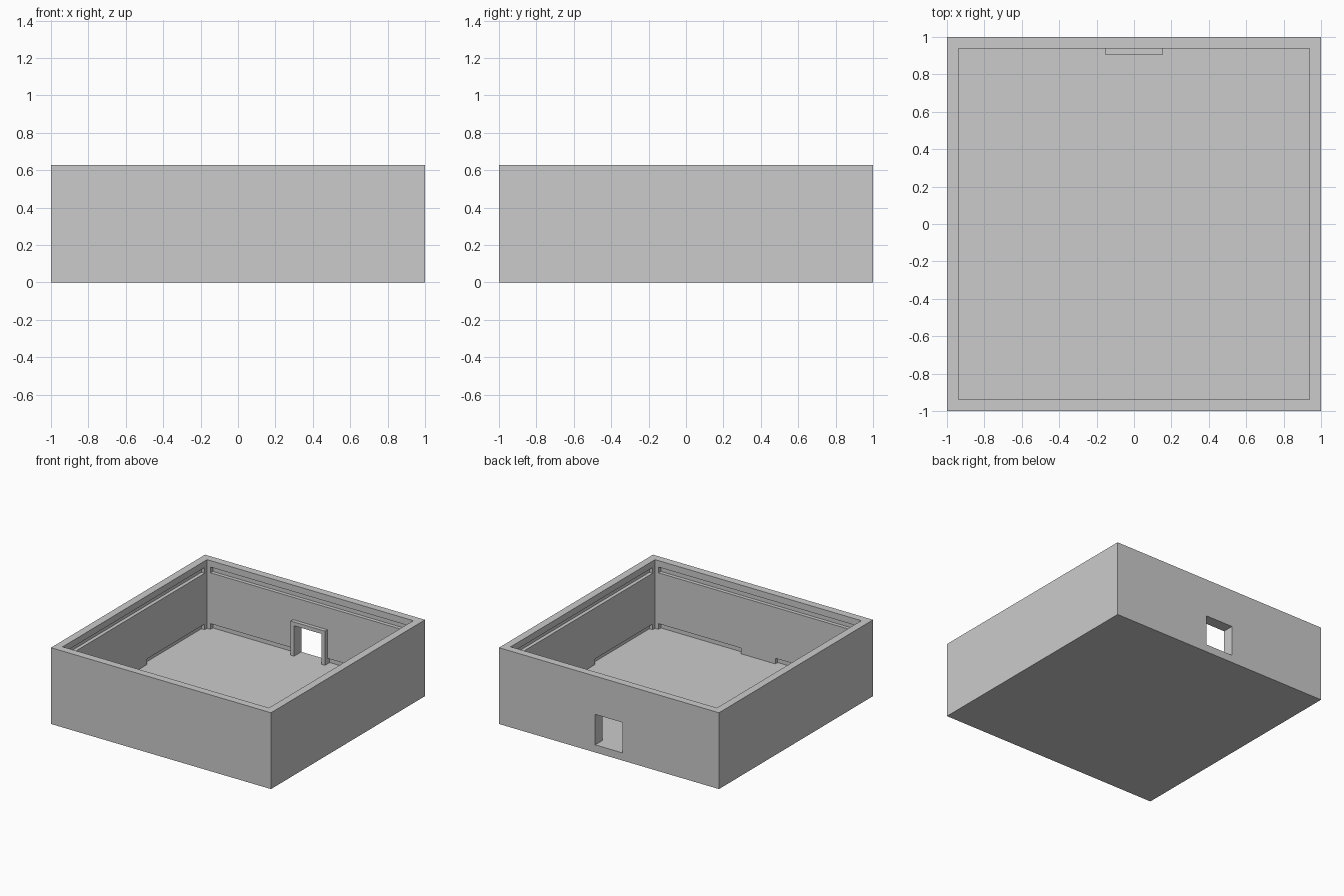
import bpy, bmesh
from mathutils import Matrix, Vector
from math import radians

if "Cube" in bpy.data.objects:
    bpy.data.objects.remove(bpy.data.objects["Cube"])

H, FLOOR, IN = 0.627, 0.0625, 0.9375      # wall top, floor top, inner wall face
END, DEEP = 0.906, 0.03                   # groove end, groove depth
DOOR_W, DOOR_T, TRIM = 0.125, 0.3125, 0.031


def add_box(bm, lo, hi, turn=0):
    """Box between two corners, turned about z by quarter turns."""
    lo, hi = Vector(lo), Vector(hi)
    m = (Matrix.Rotation(radians(90 * turn), 4, 'Z')
         @ Matrix.Translation((lo + hi) / 2)
         @ Matrix.Diagonal((*(hi - lo), 1)))
    bmesh.ops.create_cube(bm, size=1, matrix=m)


def make(name, bm):
    me = bpy.data.meshes.new(name)
    bm.to_mesh(me)
    bm.free()
    ob = bpy.data.objects.new(name, me)
    bpy.context.collection.objects.link(ob)
    return ob


def cut(target, cutter):
    cutter.hide_render = True
    mod = target.modifiers.new("cut", 'BOOLEAN')
    mod.operation, mod.solver, mod.object = 'DIFFERENCE', 'EXACT', cutter
    bpy.context.view_layer.objects.active = target
    bpy.ops.object.modifier_apply(modifier=mod.name)
    bpy.data.objects.remove(cutter)


# Floor and four walls, hollowed from one block
bm = bmesh.new()
add_box(bm, (-1, -1, 0), (1, 1, H))
room = make("room_shell", bm)
bm = bmesh.new()
add_box(bm, (-IN, -IN, FLOOR), (IN, IN, H + 0.2))
cut(room, make("cavity_cutter", bm))

# Grooves in every wall: one long at the top, two at the floor beside the middle
bm = bmesh.new()
y0, y1, gap = IN - 0.01, IN + DEEP, DOOR_W + TRIM
for t in range(4):
    add_box(bm, (-END, y0, 0.527), (END, y1, 0.574), t)
    add_box(bm, (-END, y0, FLOOR), (-gap, y1, 0.109), t)
    add_box(bm, (gap, y0, FLOOR), (END, y1, 0.109), t)
# Doorway through the back wall
add_box(bm, (-DOOR_W, y0, FLOOR), (DOOR_W, 1.1, DOOR_T))
cut(room, make("groove_and_door_cutter", bm))

# Door frame: upside-down U profile pushed out from the back wall
o, top = DOOR_W + TRIM, DOOR_T + TRIM
pts = [(-o, FLOOR), (-o, top), (o, top), (o, FLOOR),
       (DOOR_W, FLOOR), (DOOR_W, DOOR_T), (-DOOR_W, DOOR_T), (-DOOR_W, FLOOR)]
bm = bmesh.new()
face = bm.faces.new([bm.verts.new((x, IN, z)) for x, z in pts])
out = bmesh.ops.extrude_face_region(bm, geom=[face])
moved = [v for v in out["geom"] if isinstance(v, bmesh.types.BMVert)]
bmesh.ops.translate(bm, verts=moved, vec=(0, -TRIM, 0))
bmesh.ops.recalc_face_normals(bm, faces=bm.faces)
make("door_frame", bm)
